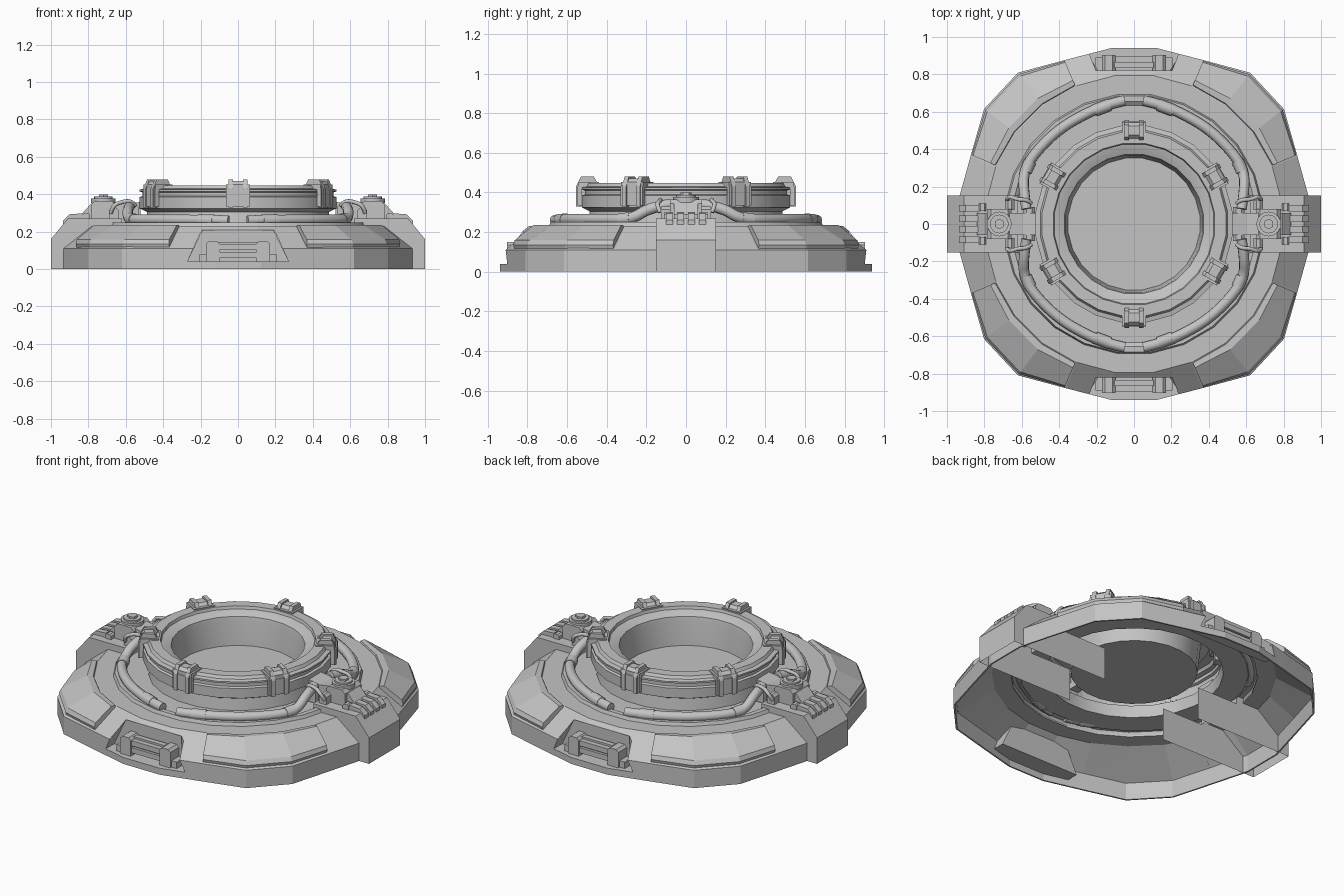
import bpy, bmesh, math
from mathutils import Vector, Matrix

cube = bpy.data.objects.get("Cube")
if cube:
    bpy.data.objects.remove(cube, do_unlink=True)

GREY = (0.55, 0.55, 0.55, 1)
metal = bpy.data.materials.new("plain grey")
metal.diffuse_color = GREY
metal.use_nodes = True
metal.node_tree.nodes["Principled BSDF"].inputs["Base Color"].default_value = GREY


def finish(name, bm, smooth=None):
    bmesh.ops.recalc_face_normals(bm, faces=bm.faces)
    mesh = bpy.data.meshes.new(name)
    bm.to_mesh(mesh)
    bm.free()
    mesh.materials.append(metal)
    ob = bpy.data.objects.new(name, mesh)
    bpy.context.collection.objects.link(ob)
    if smooth:
        bpy.ops.object.select_all(action="DESELECT")
        ob.select_set(True)
        bpy.context.view_layer.objects.active = ob
        bpy.ops.object.shade_smooth_by_angle(angle=math.radians(smooth))
    return ob


def loft(bm, rings, close=False):
    """Bridge equal rings of points with quads."""
    loops = [[bm.verts.new(p) for p in ring] for ring in rings]
    pairs = list(zip(loops, loops[1:])) + ([(loops[-1], loops[0])] if close else [])
    for a, b in pairs:
        for i in range(len(a)):
            j = (i + 1) % len(a)
            bm.faces.new((a[i], a[j], b[j], b[i]))
    return loops


def prism(bm, profile, half, offset=0, turn=Matrix()):
    """Extrude an (x, z) profile along y, then place it with a matrix."""
    ends = [[turn @ Vector((x, offset + s * half, z)) for x, z in profile] for s in (-1, 1)]
    for loop in loft(bm, ends):
        bm.faces.new(loop)


def block(bm, x0, x1, y, half, z0, z1, turn=Matrix(), cut=0.0):
    prism(bm, [(x0, z0), (x1, z0), (x1, z1 - cut), (x1 - cut, z1),
               (x0 + cut, z1), (x0, z1 - cut)] if cut else
          [(x0, z0), (x1, z0), (x1, z1), (x0, z1)], half, y, turn)


def disc(bm, r, x, y, z0, z1, sides=16):
    bmesh.ops.create_cone(bm, cap_ends=True, segments=sides, radius1=r, radius2=r, depth=z1 - z0,
                          matrix=Matrix.Translation((x, y, (z0 + z1) / 2)))


def tube(name, points, radius, spline="NURBS"):
    curve = bpy.data.curves.new(name, "CURVE")
    curve.dimensions = "3D"
    curve.bevel_depth, curve.bevel_resolution = radius, 3
    curve.resolution_u = 6
    curve.use_fill_caps = True
    s = curve.splines.new(spline)
    s.points.add(len(points) - 1)
    for p, co in zip(s.points, points):
        p.co = (*co, 1)
    if spline == "NURBS":
        s.use_endpoint_u, s.order_u = True, 3
    curve.materials.append(metal)
    ob = bpy.data.objects.new(name, curve)
    bpy.context.collection.objects.link(ob)


def spin(angle):
    return Matrix.Rotation(math.radians(angle), 4, "Z")


# Outer outline: a quarter of corners repeated with mirror symmetry
RIM, TOP, INNER = 0.11, 0.23, 0.80
CORNERS = [(0.94, 0.13), (0.80, 0.62), (0.62, 0.81), (0.13, 0.94)]
outline = [Vector(c) for c in CORNERS]
outline += [Vector((-x, y)) for x, y in reversed(CORNERS)]
outline += [-p for p in outline]


def edge_point(angle):
    """Point of the outline in the given direction."""
    d = Vector((math.cos(math.radians(angle)), math.sin(math.radians(angle))))
    best = 0
    for a, b in zip(outline, outline[1:] + outline[:1]):
        e = b - a
        den = d.x * e.y - d.y * e.x
        if abs(den) > 1e-6:
            t = (a.x * e.y - a.y * e.x) / den
            u = (a.x * d.y - a.y * d.x) / den
            if t > 0 and -1e-4 <= u <= 1 + 1e-4:
                best = max(best, t)
    return d * best


def slope_point(angle, t, lift=0.0):
    """Point on the sloped skirt, t from the rim (0) to the deck (1)."""
    low = edge_point(angle)
    p = low.lerp(low.normalized() * INNER, t) + low.normalized() * lift * 0.4
    return Vector((p.x, p.y, RIM + (TOP - RIM) * t + lift))


angles = [7.5 + 15 * i for i in range(24)]


def outline_ring(scale, z):
    return [(*(edge_point(a) * scale), z) for a in angles]


def circle(r, z, sides=24):
    step = 360 / sides
    return [spin(step * (i + 0.5)) @ Vector((r, 0, z)) for i in range(sides)]


# Base skirt: thin hollow shell, open below
bm = bmesh.new()
loft(bm, [outline_ring(1, 0), outline_ring(1, RIM), circle(INNER, TOP), circle(0.69, TOP),
          circle(0.69, 0.22), circle(0.795, 0.22), outline_ring(0.99, 0.105), outline_ring(0.99, 0)], True)
base = finish("base_skirt", bm)

# Handle recesses: cut through the skirt, lined with a tray
trapezoid = [(-0.27, 0.04), (0.27, 0.04), (0.19, 0.22), (-0.19, 0.22)]
for name, angle in (("front", 180), ("back", 0)):
    turn = spin(angle)
    bm = bmesh.new()
    prism(bm, trapezoid, 0.1, 0.92, turn)
    cutter = finish(name + "_recess_cutter", bm)
    cutter.hide_render = True
    cutter.hide_viewport = True
    mod = base.modifiers.new(name + "_recess", "BOOLEAN")
    mod.operation, mod.object, mod.solver = "DIFFERENCE", cutter, "EXACT"
    # Tray: floor, back wall and side walls trimmed to the skirt surface
    bm = bmesh.new()
    half = [(0.13, 0.935, 0.04), (0.27, 0.90, 0.04), (0.27, 0.82, 0.04), (0.19, 0.82, 0.21), (0.243, 0.90, 0.10)]
    r = [bm.verts.new(turn @ Vector(p)) for p in half]
    l = [bm.verts.new(turn @ Vector((-x, y, z))) for x, y, z in half]
    for ring in ((l[0], r[0], r[1], r[2], l[2], l[1]), (l[2], r[2], r[3], l[3]),
                 (r[1], r[4], r[3], r[2]), (l[1], l[2], l[3], l[4])):
        bm.faces.new(ring)
    finish(name + "_recess_tray", bm)
    # Grab handle: two end blocks, bars and a core between them
    bm = bmesh.new()
    for s in (-1, 1):
        block(bm, s * 0.135 - 0.036, s * 0.135 + 0.036, 0.862, 0.042, 0.04, 0.15, turn, 0.015)
        block(bm, s * 0.185 - 0.02, s * 0.185 + 0.02, 0.855, 0.035, 0.04, 0.08, turn)
    block(bm, -0.11, 0.11, 0.85, 0.03, 0.06, 0.125, turn)
    for y, z in ((0.88, 0.075), (0.88, 0.118), (0.85, 0.13)):
        block(bm, -0.11, 0.11, y, 0.016, z - 0.016, z + 0.016, turn, 0.006)
    finish(name + "_grab_handle", bm)

# Corner armour pads, running up flush with the deck
for quarter in range(4):
    bm = bmesh.new()
    spans = [90 * quarter + a for a in (23, 37.5, 52.5, 67)]
    rows = [(0.06, -0.01), (0.07, 0.016), (0.16, 0.03), (0.84, 0.026), (0.97, 0.008), (0.98, -0.01)]
    loops = loft(bm, [[slope_point(a, t, h) for t, h in rows] for a in spans])
    bm.faces.new(loops[0])
    bm.faces.new(loops[-1])
    finish("corner_pad_%d" % quarter, bm)

# Central drum, trench and well, as one turned profile
profile = [(0.70, 0.225), (0.69, 0.25), (0.66, 0.25), (0.64, 0.235), (0.50, 0.235), (0.49, 0.305),
           (0.53, 0.325), (0.53, 0.385), (0.515, 0.39), (0.515, 0.41), (0.53, 0.415), (0.53, 0.425),
           (0.505, 0.43), (0.495, 0.447), (0.435, 0.447), (0.43, 0.43), (0.41, 0.425), (0.375, 0.41),
           (0.37, 0.385), (0.355, 0.24)]
bm = bmesh.new()
loops = loft(bm, [circle(r, z) for r, z in profile])
bm.faces.new(loops[-1])
finish("drum_and_well", bm, 20)

# Six latches hooked over the drum flange
cheek = [(0.555, 0.33), (0.555, 0.43), (0.53, 0.48), (0.465, 0.48), (0.445, 0.445), (0.525, 0.43), (0.525, 0.33)]
for i in range(6):
    bm = bmesh.new()
    turn = spin(30 + 60 * i)
    for s in (-1, 1):
        prism(bm, cheek, 0.012, s * 0.04, turn)
    block(bm, 0.455, 0.545, 0, 0.03, 0.35, 0.47, turn, 0.02)
    block(bm, 0.44, 0.545, 0, 0.064, 0.42, 0.453, turn)
    block(bm, 0.525, 0.548, 0, 0.064, 0.335, 0.43, turn)
    finish("latch_%d" % i, bm)

# Side housings: hollow covers open below, with side walls running inward
shell = [(1, 0), (1, 0.16), (0.91, 0.27), (0.62, 0.27), (0.62, 0.20)]
for side, angle in (("left", 0), ("right", 180)):
    turn = spin(angle)
    bm = bmesh.new()
    walls = [[bm.verts.new(turn @ Vector((x, y, z))) for x, z in shell + [(0.34, 0.20), (0.34, 0)]]
             for y in (-0.152, 0.152)]
    for wall in walls:
        bm.faces.new(wall)
    for i in range(len(shell) - 1):
        bm.faces.new((walls[0][i], walls[0][i + 1], walls[1][i + 1], walls[1][i]))
    finish(side + "_housing", bm)
    # Bracket and cooling fins on the cover
    bm = bmesh.new()
    prism(bm, [(0.52, 0.24), (0.84, 0.24), (0.84, 0.29), (0.79, 0.345), (0.66, 0.355), (0.60, 0.345),
               (0.52, 0.36)], 0.06, 0, turn)
    block(bm, 0.53, 0.59, 0, 0.09, 0.24, 0.345, turn, 0.015)
    block(bm, 0.655, 0.785, 0, 0.08, 0.26, 0.365, turn, 0.02)
    for s in (-1, 1):
        block(bm, 0.64, 0.69, s * 0.1, 0.025, 0.25, 0.33, turn, 0.015)
        block(bm, 0.79, 0.83, s * 0.09, 0.02, 0.25, 0.30, turn, 0.01)
    for y in (-0.084, -0.028, 0.028, 0.084):
        prism(bm, [(0.83, 0.25), (0.935, 0.22), (0.935, 0.26), (0.90, 0.293), (0.83, 0.298)], 0.018, y, turn)
    finish(side + "_bracket", bm)
    bm = bmesh.new()
    x = 0.72 * math.cos(math.radians(angle))
    disc(bm, 0.066, x, 0, 0.35, 0.378)
    disc(bm, 0.05, x, 0, 0.37, 0.388)
    disc(bm, 0.028, x, 0, 0.38, 0.40, 6)
    finish(side + "_bolt", bm, 30)

# Hoses lying in the trench, with sleeves and a thin hook wire
hose = [(0.05, 0.66, 0.26), (0.12, 0.645, 0.262), (0.24, 0.60, 0.264), (0.40, 0.51, 0.264), (0.54, 0.37, 0.264),
        (0.59, 0.27, 0.267), (0.59, 0.18, 0.325), (0.575, 0.08, 0.34)]
wire = [(0.55, 0.11, 0.34), (0.57, 0.13, 0.365), (0.62, 0.13, 0.36), (0.67, 0.15, 0.34), (0.68, 0.13, 0.30)]
for sx in (-1, 1):
    for sy in (-1, 1):
        tag = ("left" if sx > 0 else "right") + ("_back" if sy > 0 else "_front")
        flip = lambda pts: [(sx * x, sy * y, z) for x, y, z in pts]
        tube(tag + "_hose", flip(hose), 0.028)
        tube(tag + "_hook_wire", flip(wire), 0.011)
        tube(tag + "_hose_sleeve", flip([(0.13, 0.637, 0.26), (0.21, 0.607, 0.262)]), 0.033, "POLY")
        tube(tag + "_hose_collar", flip([(0.555, 0.335, 0.264), (0.578, 0.28, 0.268)]), 0.033, "POLY")
